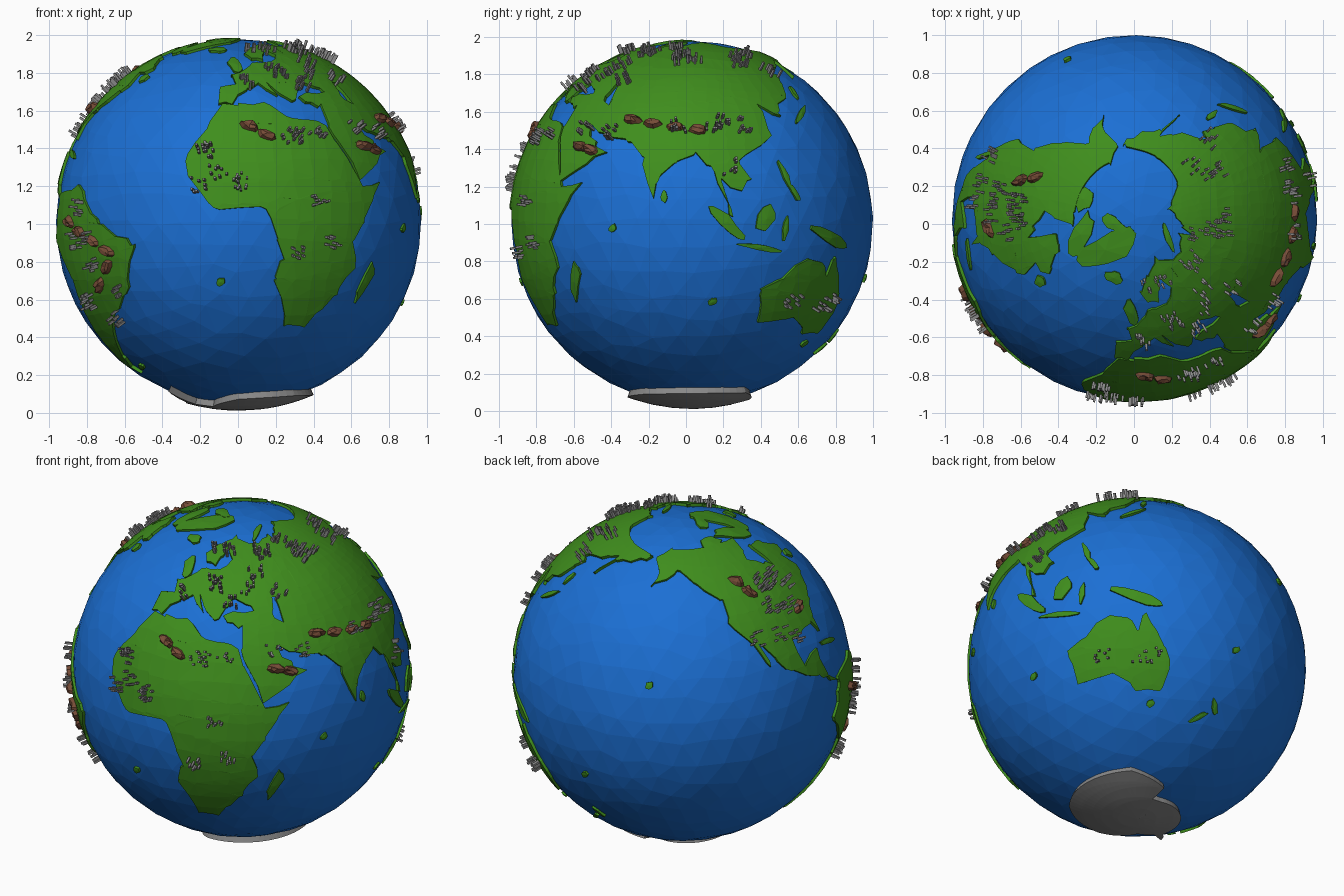
import bpy, bmesh, math, random
from mathutils import Vector, Matrix
from mathutils.geometry import tessellate_polygon

if "Cube" in bpy.data.objects:
    bpy.data.objects.remove(bpy.data.objects["Cube"])

random.seed(4)
CENTRE = Vector((0.003, 0.033, 1.01))
SEA, LAND, ICE = 0.967, 0.98, 0.998
outlines = []


def material(name, rgb):
    m = bpy.data.materials.new(name)
    m.diffuse_color = (*rgb, 1)
    m.use_nodes = True
    m.node_tree.nodes["Principled BSDF"].inputs["Base Color"].default_value = m.diffuse_color
    return m


BLUE = material("ocean_blue", (0.011, 0.16, 0.66))
GREEN = material("land_green", (0.05, 0.27, 0.012))
BROWN = material("rock_brown", (0.19, 0.075, 0.04))
GREY = material("stone_grey", (0.25, 0.25, 0.25))


def direction(lon, lat):
    # the modelled coasts sit slightly north around the Atlantic
    t = min(max(lat / 60, 0), 1)
    lat += 5 * t * t * (3 - 2 * t) * (0.5 + 0.5 * math.cos(math.radians(lon)))
    a, b = math.radians(lon), math.radians(min(lat, 88))
    return Vector((math.cos(b) * math.sin(a), -math.cos(b) * math.cos(a), math.sin(b)))


def frame(d, turn=0):
    """Rotation whose z points away from the globe, x east and y north."""
    return d.to_track_quat('Z', 'Y').to_matrix() @ Matrix.Rotation(math.radians(turn), 3, 'Z')


def finish(bm, name, mat):
    mesh = bpy.data.meshes.new(name)
    bm.to_mesh(mesh)
    bm.free()
    mesh.materials.append(mat)
    ob = bpy.data.objects.new(name, mesh)
    ob.location = CENTRE
    bpy.context.collection.objects.link(ob)


def thicken(bm):
    """Close a surface patch by extruding it down below the sea."""
    inner = bmesh.ops.extrude_face_region(bm, geom=bm.faces[:], use_keep_orig=True)
    for v in inner["geom"]:
        if isinstance(v, bmesh.types.BMVert):
            v.co = v.co.normalized() * 0.95
    bmesh.ops.recalc_face_normals(bm, faces=bm.faces[:])


def land(name, pts, mat=GREEN, radius=LAND, rough=0.7, step=6):
    """Fill a lon/lat outline, cut it on a grid, roughen the coast, wrap on the globe."""
    outlines.append(pts)
    bm = bmesh.new()
    flat = [Vector((x, y, 0)) for x, y in pts]
    vs = [bm.verts.new(p) for p in flat]
    for tri in tessellate_polygon([flat]):
        bm.faces.new([vs[i] for i in tri])
    for axis in (0, 1):
        vals = [p[axis] for p in flat]
        normal = Vector((1 - axis, axis, 0))
        for k in range(math.ceil(min(vals) / step), math.floor(max(vals) / step) + 1):
            bmesh.ops.bisect_plane(bm, geom=bm.verts[:] + bm.edges[:] + bm.faces[:], dist=1e-4,
                                   plane_co=normal * (k * step + 0.37), plane_no=normal)
    bmesh.ops.triangulate(bm, faces=bm.faces[:])
    for v in bm.verts:
        x, y = v.co.x, v.co.y
        v.co = direction(x + rough * math.sin(3 * x + 2 * y), y + rough * math.sin(2 * y - 3 * x)) * radius
    bmesh.ops.remove_doubles(bm, verts=bm.verts[:], dist=2e-4)
    bmesh.ops.dissolve_degenerate(bm, edges=bm.edges[:], dist=1e-4)
    thicken(bm)
    finish(bm, name, mat)


def on_land(x, y):
    inside = False
    for pts in outlines:
        for (x1, y1), (x2, y2) in zip(pts, pts[1:] + pts[:1]):
            if (y1 > y) != (y2 > y) and x < x1 + (y - y1) * (x2 - x1) / (y2 - y1):
                inside = not inside
    return inside


# Ocean: faceted ball with slightly irregular triangles
bm = bmesh.new()
bmesh.ops.create_icosphere(bm, subdivisions=4, radius=SEA)
for v in bm.verts:
    v.co = (v.co + Vector([random.uniform(-0.025, 0.025) for _ in range(3)])).normalized() * SEA
finish(bm, "ocean", BLUE)

# Continents
land("africa", [(-6, 36), (-17, 21), (-17, 14), (-8, 4), (9, 4), (14, -11), (12, -18), (18, -34), (26, -34),
                (35, -23), (40, -15), (39, -6), (51, 12), (43, 11), (33, 30), (20, 31), (10, 37)])
land("europe", [(60, 69), (42, 67), (28, 71), (14, 67), (5, 61), (8, 58), (16, 56), (22, 65), (29, 60), (21, 56),
                (8, 54), (-4, 48), (-1, 44), (-9, 43), (-8, 37), (-2, 37), (4, 43), (10, 44), (17, 39), (13, 45),
                (22, 37), (28, 42), (31, 46), (41, 42), (49, 41), (51, 46), (60, 46)])
land("south_asia", [(41, 42), (27, 40), (28, 37), (36, 36), (35, 29), (43, 13), (59, 22), (50, 26), (49, 30),
                    (57, 27), (67, 25), (73, 20), (77, 8), (80, 15), (91, 22), (97, 16), (103, 1), (100, 13),
                    (106, 9), (109, 13), (106, 20), (120, 27), (118, 39), (126, 35), (128, 39), (135, 43),
                    (60, 46), (53, 45), (54, 37), (50, 38), (49, 41)])
land("north_asia", [(60, 46), (135, 43), (141, 53), (137, 54), (155, 60), (163, 62), (156, 52), (163, 60),
                    (190, 66), (160, 70), (130, 72), (105, 77), (80, 72), (73, 68), (70, 72), (60, 69)])
land("north_america", [(-167, 66), (-156, 71), (-95, 68), (-82, 68), (-94, 59), (-80, 52), (-78, 62), (-65, 59),
                       (-56, 52), (-66, 50), (-62, 45), (-76, 36), (-81, 31), (-80, 25), (-84, 30), (-97, 28),
                       (-96, 19), (-87, 21), (-83, 10), (-77, 8), (-91, 14), (-105, 20), (-113, 31), (-110, 23),
                       (-124, 40), (-124, 48), (-148, 61), (-164, 55), (-160, 60)])
land("south_america", [(-77, 8), (-62, 11), (-50, 0), (-35, -7), (-40, -21), (-58, -37), (-69, -51), (-66, -55),
                       (-75, -50), (-71, -18), (-81, -5), (-78, 3)])
land("australia", [(142, -11), (153, -26), (150, -37), (140, -38), (131, -31), (115, -34), (114, -22), (130, -12),
                   (137, -12), (140, -17)])
land("antarctica", [(-180, -78), (-70, -73), (-58, -64), (-62, -75), (-40, -78), (0, -70), (50, -67), (135, -66),
                    (170, -72), (165, -78), (180, -78), (180, -90), (-180, -90)], GREY, ICE, 0)

# Islands: ragged ovals (lon, lat, half length, half width in degrees, turn)
ISLANDS = [(-42, 72, 11, 5, 70), (-73, 69, 8, 3, -40), (-75, 80, 5, 2, 40), (-110, 71, 4, 3, 0), (-19, 65, 3, 2, 0),
           (-2, 54, 5, 2, 110), (60, 74, 5, 1, 50), (138, 36, 6, 1, 40), (143, 45, 3, 1, 80), (122, 15, 5, 1, 110),
           (125, 9, 3, 1, 120), (101, 0, 8, 2, -45), (112, -8, 8, 1, -8), (114, 1, 5, 3, 50), (121, -2, 4, 1, 80),
           (140, -5, 9, 2, -20), (47, -19, 7, 2, 70), (81, 8, 2, 1, 90), (176, -39, 3, 1, 120), (170, -44, 4, 1, 45),
           (-78, 21, 5, 1, -15), (-56, 48, 2, 2, 0)]
DOTS = [(-6, -19), (64, -2), (97, -26), (-157, 20), (178, -18), (146, -42), (-59, -52)]
bm = bmesh.new()
for lon, lat, a, b, turn in ISLANDS + [(x, y, 1.6, 1.2, 40) for x, y in DOTS]:
    d = direction(lon, lat)
    q = frame(d, turn)
    ring = []
    for i in range(11):
        t, s = i * math.tau / 11, math.radians(random.uniform(.75, 1.15))
        p = d + q @ Vector((a * s * math.cos(t), b * s * math.sin(t), 0))
        ring.append(bm.verts.new(p.normalized() * (LAND - .003)))
    mid = bm.verts.new(d * LAND)
    for i in range(11):
        bm.faces.new((ring[i - 1], ring[i], mid))
thicken(bm)
finish(bm, "islands", GREEN)

# Mountains: rows of faceted peaks (lon and lat of both ends, count)
RANGES = [(4, 29, 10, 26, 2), (48, 23, 53, 22, 2), (67, 32, 92, 29, 4), (-112, 53, -108, 48, 2), (-86, 36, -84, 37, 1),
          (-66, 0, -46, -9, 4), (-47, -14, -53, -20, 2)]
bm = bmesh.new()
for x1, y1, x2, y2, n in RANGES:
    turn = math.degrees(math.atan2(y2 - y1, x2 - x1))
    for k in range(n):
        f = k / max(n - 1, 1)
        d = direction(x1 + f * (x2 - x1), y1 + f * (y2 - y1))
        q = frame(d, turn)
        rings = []
        for scale, low, high in ((1, .965, .97), (.65, .99, 1.012)):
            rings.append([])
            for i in range(9):
                t, s = i * math.tau / 9, scale * random.uniform(.8, 1.1)
                p = d + q @ Vector((.065 * s * math.cos(t), .035 * s * math.sin(t), 0))
                rings[-1].append(bm.verts.new(p.normalized() * random.uniform(low, high)))
        peak = bm.verts.new(d * random.uniform(.995, 1.02))
        for i in range(9):
            lo, hi = rings
            bm.faces.new((lo[i - 1], lo[i], hi[i], hi[i - 1]))
            bm.faces.new((hi[i - 1], hi[i], peak))
finish(bm, "mountains", BROWN)

# Cities: clusters of small towers scattered on the land of each region (lon and lat range, count)
REGIONS = [(-13, 6, 2, 24, 6), (0, 44, 55, 66, 11), (17, 24, 62, 36, 5), (62, 48, 150, 70, 9), (80, 15, 110, 35, 5),
           (-125, 28, -75, 62, 11), (-72, -36, -42, 6, 8), (18, -15, 35, 8, 3), (116, -34, 149, -24, 3)]
bm = bmesh.new()
for x1, y1, x2, y2, n in REGIONS:
    spots = [(random.uniform(x1, x2), random.uniform(y1, y2)) for _ in range(n * 6)]
    for lon, lat in [s for s in spots if on_land(*s)][:n]:
        q = frame(direction(lon, lat)).to_4x4()
        for _ in range(8):
            h = random.uniform(.04, .07)
            spot = Vector((random.uniform(-.045, .045), random.uniform(-.045, .045), .96 + h / 2))
            bmesh.ops.create_cube(bm, size=1, matrix=q @ Matrix.Translation(spot) @ Matrix.Diagonal((.012, .012, h, 1)))
finish(bm, "city_buildings", GREY)
